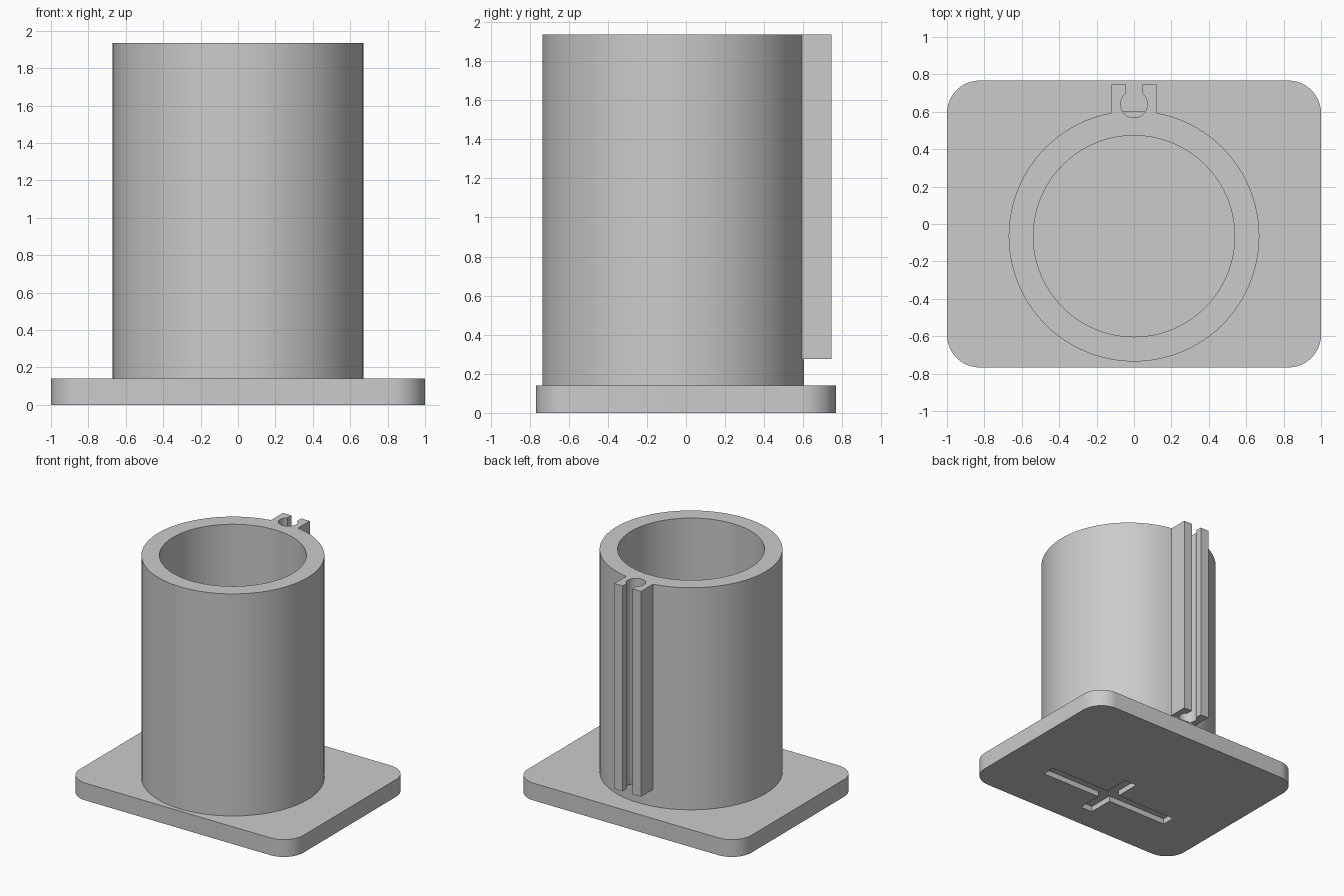
import bpy, bmesh
from math import radians, cos, sin, acos, degrees

cube = bpy.data.objects.get("Cube")
if cube:
    bpy.data.objects.remove(cube, do_unlink=True)

grey = bpy.data.materials.new("plain_grey")
grey.use_nodes = True
COLOUR = (0.6, 0.6, 0.6, 1)
grey.diffuse_color = COLOUR
grey.node_tree.nodes["Principled BSDF"].inputs["Base Color"].default_value = COLOUR


def arc(cx, cy, r, start, end, steps):
    """Points along an arc, angles in degrees."""
    angles = [radians(start + (end - start) * i / steps) for i in range(steps + 1)]
    return [(cx + r * cos(a), cy + r * sin(a)) for a in angles]


def prism(name, outline, z0, z1):
    """Extrude a counter-clockwise outline from z0 to z1."""
    bm = bmesh.new()
    face = bm.faces.new([bm.verts.new((x, y, z0)) for x, y in outline])
    top = bmesh.ops.extrude_face_region(bm, geom=[face])["geom"]
    bmesh.ops.translate(bm, vec=(0, 0, z1 - z0),
                        verts=[v for v in top if isinstance(v, bmesh.types.BMVert)])
    bmesh.ops.recalc_face_normals(bm, faces=bm.faces)
    mesh = bpy.data.meshes.new(name)
    bm.to_mesh(mesh)
    bm.free()
    obj = bpy.data.objects.new(name, mesh)
    bpy.context.collection.objects.link(obj)
    mesh.materials.append(grey)
    return obj


def select(obj):
    bpy.ops.object.select_all(action='DESELECT')
    obj.select_set(True)
    bpy.context.view_layer.objects.active = obj


def combine(obj, tool, operation):
    """Apply a boolean and discard the tool."""
    mod = obj.modifiers.new(operation.lower(), 'BOOLEAN')
    mod.operation, mod.solver, mod.object = operation, 'EXACT', tool
    select(obj)
    bpy.ops.object.modifier_apply(modifier=mod.name)
    bpy.data.objects.remove(tool, do_unlink=True)


def rectangle(x, y0, y1):
    return [(-x, y0), (x, y0), (x, y1), (-x, y1)]


# Base plate with rounded corners
HX, HY, R = 1.0, 0.767, 0.175
outline = []
for sx, sy, start in ((1, 1, 0), (-1, 1, 90), (-1, -1, 180), (1, -1, 270)):
    outline += arc(sx * (HX - R), sy * (HY - R), R, start, start + 90, 12)
base = prism("base_plate", outline, 0, 0.14)

# Cross-shaped recess in the underside
LONG, SHORT, W, CY = 0.6, 0.265, 0.055, -0.305
cross = []
for sx, sy in ((1, 1), (-1, 1), (-1, -1), (1, -1)):
    corner = [(LONG, W), (W, W), (W, SHORT)]
    if sx != sy:
        corner.reverse()
    cross += [(sx * x, CY + sy * y) for x, y in corner]
combine(base, prism("recess_cutter", cross, -0.1, 0.045), 'DIFFERENCE')

# Tube with a back rail, trimmed level at the top
TY, TOP = -0.065, 1.935
tube = prism("tube_with_rail", arc(0, TY, 0.67, 0, 360, 96)[:-1], 0.1, TOP + 0.05)
combine(tube, prism("rail", rectangle(0.12, 0.53, 0.745), 0.275, TOP + 0.1), 'UNION')

# Keyhole channel running down the rail
HOLE, SLOT, KY = 0.072, 0.045, 0.64
half = degrees(acos(SLOT / HOLE))
keyhole = arc(0, KY, HOLE, 180 - half, 360 + half, 32) + [(SLOT, 0.9), (-SLOT, 0.9)]
combine(tube, prism("keyhole_cutter", keyhole, 0.27, TOP + 0.2), 'DIFFERENCE')

# Bore and level top
combine(tube, prism("bore_cutter", arc(0, TY, 0.538, 0, 360, 96)[:-1], 0, TOP + 0.3),
        'DIFFERENCE')
combine(tube, prism("top_trimmer", rectangle(1.2, -1.2, 1.2), TOP, TOP + 0.4), 'DIFFERENCE')

for obj in (base, tube):
    select(obj)
    bpy.ops.object.shade_smooth_by_angle(angle=radians(30))
